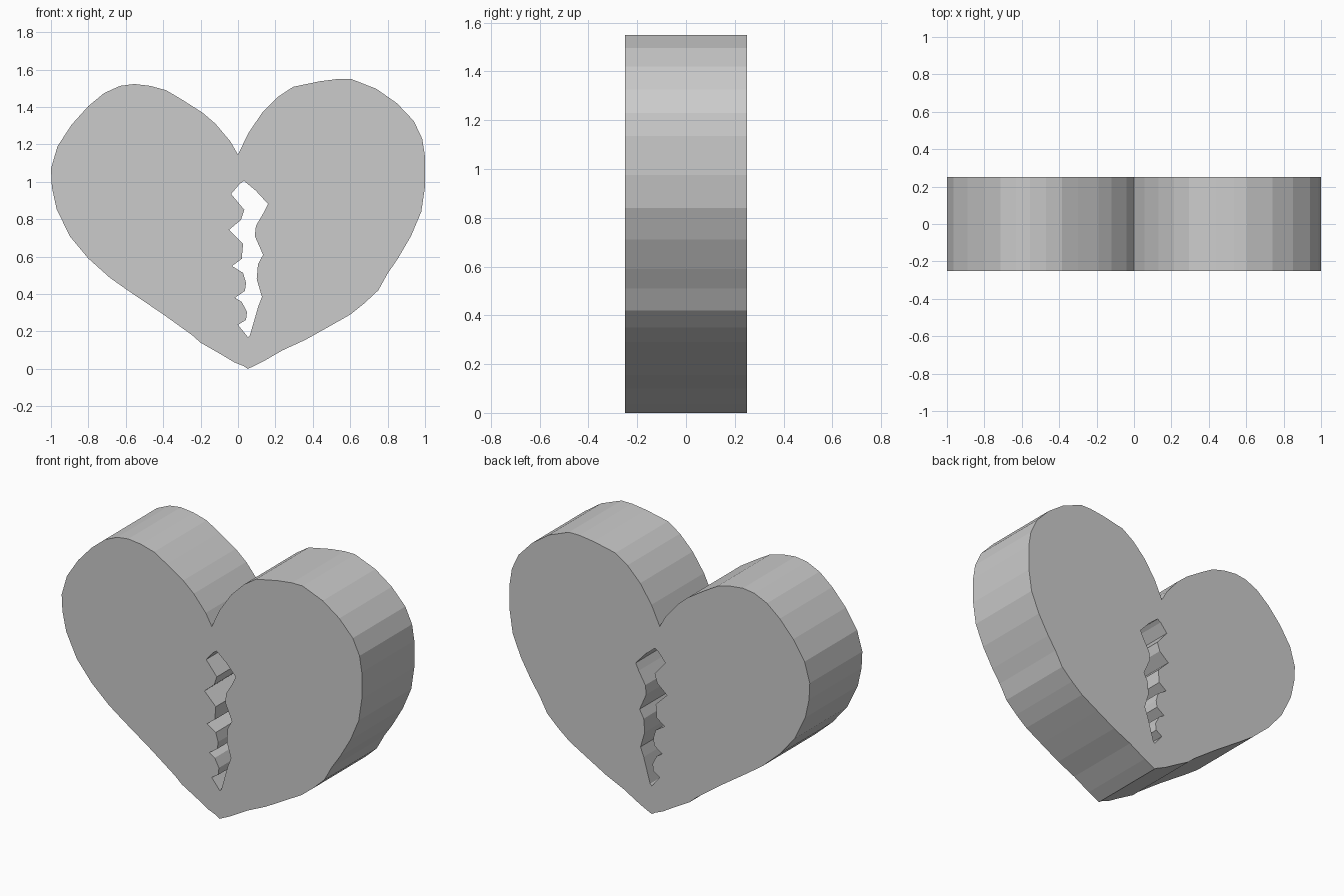
import bpy, bmesh
from math import pi

# Heart silhouette (x, z), clockwise from the top notch
heart = [
    (0, 1.145), (.055, 1.26), (.13, 1.37), (.215, 1.455), (.295, 1.508), (.44, 1.538),
    (.535, 1.55), (.605, 1.55), (.74, 1.497), (.85, 1.42), (.94, 1.325), (.985, 1.23),
    (1, 1.135), (1, .975), (.98, .84), (.925, .71), (.855, .59), (.80, .51),
    (.75, .42), (.675, .35), (.60, .29), (.485, .225), (.36, .155), (.24, .10),
    (.13, .037), (.053, 0), (.03, .015), (-.02, .035), (-.095, .08), (-.2, .14),
    (-.245, .18), (-.405, .295), (-.59, .42), (-.685, .487), (-.80, .59), (-.9, .71),
    (-.97, .855), (-.995, .97), (-1, 1.07), (-.965, 1.19), (-.89, 1.305), (-.80, 1.405),
    (-.715, 1.475), (-.63, 1.513), (-.555, 1.523), (-.47, 1.513), (-.385, 1.49),
    (-.3, 1.44), (-.19, 1.37), (-.12, 1.31), (-.04, 1.215)]

# Jagged crack: smooth right side, toothed left side
crack = [
    (.032, 1.005), (.096, .952), (.16, .882), (.14, .84), (.096, .765), (.09, .71),
    (.134, .61), (.107, .56), (.10, .48), (.128, .385), (.107, .33), (.064, .18),
    (.053, .17), (0, .235), (.043, .262), (.048, .305), (.02, .358), (-.016, .38),
    (.037, .417), (.043, .46), (.027, .513), (-.032, .55), (.02, .588), (.027, .668),
    (-.048, .743), (.016, .797), (.034, .85), (-.037, .935), (.01, .99)]


def add_outline(curve, points):
    spline = curve.splines.new('POLY')
    spline.points.add(len(points) - 1)
    for p, (x, z) in zip(spline.points, points):
        p.co = (x, z, 0, 1)
    spline.use_cyclic_u = True
    spline.use_smooth = False


# Thick heart plate with the crack as a through hole
curve = bpy.data.curves.new("heart_profile", 'CURVE')
curve.dimensions = '2D'
curve.fill_mode = 'BOTH'
curve.extrude = 0.25
add_outline(curve, heart)
add_outline(curve, crack)
obj = bpy.data.objects.new("cracked_heart", curve)
bpy.context.collection.objects.link(obj)
obj.rotation_euler = (pi / 2, 0, 0)
bpy.context.view_layer.objects.active = obj
obj.select_set(True)
bpy.ops.object.convert(target='MESH')
bpy.ops.object.transform_apply(location=False, rotation=True, scale=False)

# Weld caps to walls
obj = bpy.context.object
bm = bmesh.new()
bm.from_mesh(obj.data)
bmesh.ops.remove_doubles(bm, verts=bm.verts, dist=1e-4)
bmesh.ops.recalc_face_normals(bm, faces=bm.faces)
for f in bm.faces:
    f.smooth = False
bm.to_mesh(obj.data)
bm.free()
